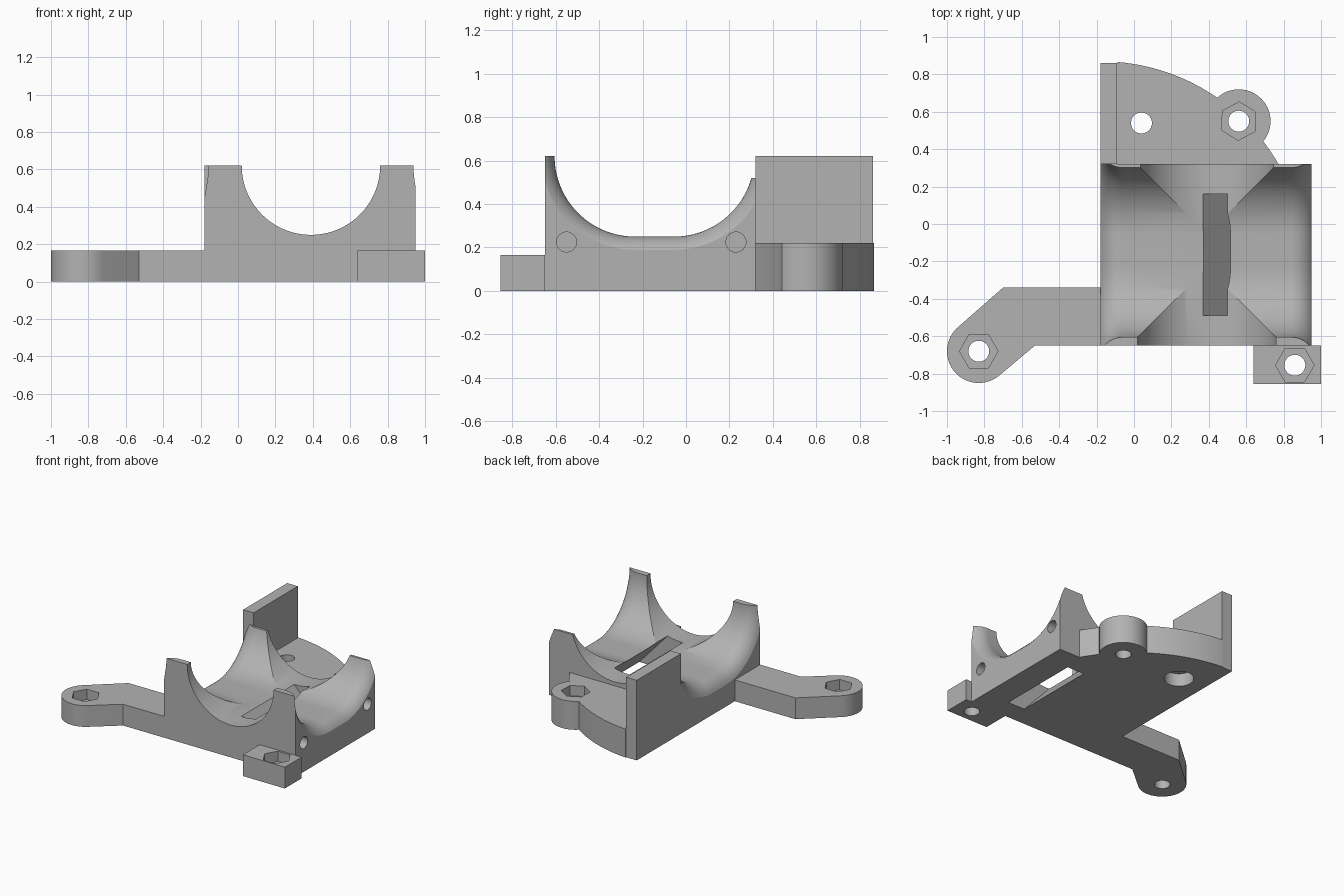
import bpy, bmesh
from math import sin, cos, pi, sqrt, radians, atan2

cube = bpy.data.objects.get("Cube")
if cube:
    bpy.data.objects.remove(cube, do_unlink=True)

GREY = (0.45, 0.45, 0.45, 1)
mat = bpy.data.materials.new("plain grey")
mat.use_nodes = True
mat.diffuse_color = GREY
mat.node_tree.nodes["Principled BSDF"].inputs["Base Color"].default_value = GREY


def loft(name, rings):
    """Closed solid through a list of equal-length rings."""
    bm = bmesh.new()
    loops = [[bm.verts.new(p) for p in ring] for ring in rings]
    n = len(loops[0])
    for a, b in zip(loops, loops[1:]):
        for i in range(n):
            j = (i + 1) % n
            bm.faces.new((a[i], a[j], b[j], b[i]))
    bm.faces.new(loops[0])
    bm.faces.new(loops[-1])
    bmesh.ops.recalc_face_normals(bm, faces=bm.faces)
    mesh = bpy.data.meshes.new(name)
    bm.to_mesh(mesh)
    bm.free()
    mesh.materials.append(mat)
    ob = bpy.data.objects.new(name, mesh)
    bpy.context.collection.objects.link(ob)
    return ob


def prism(name, outline, z0, z1):
    return loft(name, [[(x, y, z) for x, y in outline] for z in (z0, z1)])


def box(name, x0, x1, y0, y1, z0, z1):
    return prism(name, [(x0, y0), (x1, y0), (x1, y1), (x0, y1)], z0, z1)


def arc(cx, cy, r, a0, a1, n):
    return [(cx + r * cos(a0 + (a1 - a0) * i / n),
             cy + r * sin(a0 + (a1 - a0) * i / n)) for i in range(n + 1)]


def disc(cx, cy, r, n=32, turn=0):
    return arc(cx, cy, r, turn, turn + 2 * pi, n)[:-1]


def cut(target, *cutters):
    for c in cutters:
        c.hide_render = True
        mod = target.modifiers.new("cut", "BOOLEAN")
        mod.operation = "DIFFERENCE"
        mod.solver = "EXACT"
        mod.object = c
        bpy.context.view_layer.objects.active = target
        bpy.ops.object.modifier_apply(modifier=mod.name)
        bpy.data.objects.remove(c, do_unlink=True)


def nut_hole(target, x, y, top, turn=0):
    """Screw hole with a hexagonal nut pocket on top."""
    cut(target, prism("screw_cutter", disc(x, y, 0.056), -0.1, 1),
        prism("nut_cutter", disc(x, y, 0.103, 6, turn), top - 0.08, top + 0.1))


# Main cradle block
X0, X1, Y0, Y1, TOP = -0.18, 0.95, -0.65, 0.32, 0.62
MID, BORE = 0.39, 0.37
cradle = box("cradle", X0, X1, Y0, Y1, 0, TOP)

# Round channel running front to back
channel = [(MID - BORE, 1)] + arc(MID, TOP, BORE, pi, 2 * pi, 64) + [(MID + BORE, 1)]
bore = loft("bore_cutter", [[(x, y, z) for x, z in channel] for y in (-1, 0.8)])


# Sideways trough with flared, rounded lips
def trough_ring(x, r):
    pts = [(-0.235 - r, 1)] + arc(-0.235, TOP, r, pi, 1.5 * pi, 32)
    pts += arc(-0.055, TOP, r, 1.5 * pi, 2 * pi, 32) + [(-0.055 + r, 1)]
    return [(x, y, z) for y, z in pts]


LIP, HALF = 0.13, 0.572
flare = [(0.122 * i / 10) for i in range(11)]
half = [(HALF - 0.122 + d, BORE + LIP - sqrt(LIP ** 2 - d * d)) for d in flare]
sections = [(MID - d, r) for d, r in reversed(half)] + [(MID + d, r) for d, r in half]
trough = loft("trough_cutter", [trough_ring(x, r) for x, r in sections])

# Slanted slot through the floor, lowered rear posts, blind side holes
slot = loft("slot_cutter", [[(x + dx, y, z) for x, y in
            ((0.375, -0.49), (0.52, -0.49), (0.52, 0.16), (0.375, 0.16))]
            for dx, z in ((0.27, -0.05), (-0.05, 0.30))])
rear_drop = box("rear_drop_cutter", -0.5, 1.2, -0.1, 0.5, 0.52, 1)
side_holes = [loft("side_hole_cutter", [[(x, y, z) for y, z in disc(cy, 0.225, 0.046)]
              for x in (0.75, 1.1)]) for cy in (-0.55, 0.23)]
cut(cradle, bore, trough, slot, rear_drop, *side_holes)

# Upright plate at the rear
rear_plate = box("rear_plate", X0, -0.09, Y1, 0.86, 0, TOP)

# Curved rear flange with a screw boss
FLANGE = 0.22
CY, R = -0.23, 1.1
a_start = atan2(Y1 - CY, sqrt(R * R - (Y1 - CY) ** 2))
a_end = pi / 2 - 0.085
outline = [(-0.09, Y1)] + arc(X0, CY, R, a_start, a_end, 40) + [(-0.09, 0.86)]
flange = prism("rear_flange", outline, 0, FLANGE)
boss = prism("rear_boss", disc(0.56, 0.55, 0.17, 64), 0, FLANGE)
join = flange.modifiers.new("join", "BOOLEAN")
join.operation, join.solver, join.object = "UNION", "EXACT", boss
bpy.context.view_layer.objects.active = flange
bpy.ops.object.modifier_apply(modifier=join.name)
bpy.data.objects.remove(boss, do_unlink=True)
nut_hole(flange, 0.56, 0.55, FLANGE, radians(28))
cut(flange, prism("plain_hole_cutter", disc(0.04, 0.54, 0.056), -0.1, 1),
    prism("counterbore_cutter", disc(0.04, 0.54, 0.105), -0.1, 0.1))

# Bent mounting arm
ARM = 0.165
arm_outline = [(X0, Y0), (X0, -0.34), (-0.70, -0.34)]
arm_outline += arc(-0.83, -0.68, 0.17, radians(130), radians(310), 32)
arm_outline += [(-0.53, Y0)]
arm = prism("mounting_arm", arm_outline, 0, ARM)
nut_hole(arm, -0.83, -0.68, ARM)

# Small square mounting tab
tab = box("mounting_tab", 0.64, 1.0, -0.855, Y0, 0, ARM)
nut_hole(tab, 0.86, -0.755, ARM)

# Smooth curves, sharp edges
for ob in (cradle, rear_plate, flange, arm, tab):
    bpy.ops.object.select_all(action="DESELECT")
    ob.select_set(True)
    bpy.context.view_layer.objects.active = ob
    bpy.ops.object.shade_smooth_by_angle(angle=radians(25))
